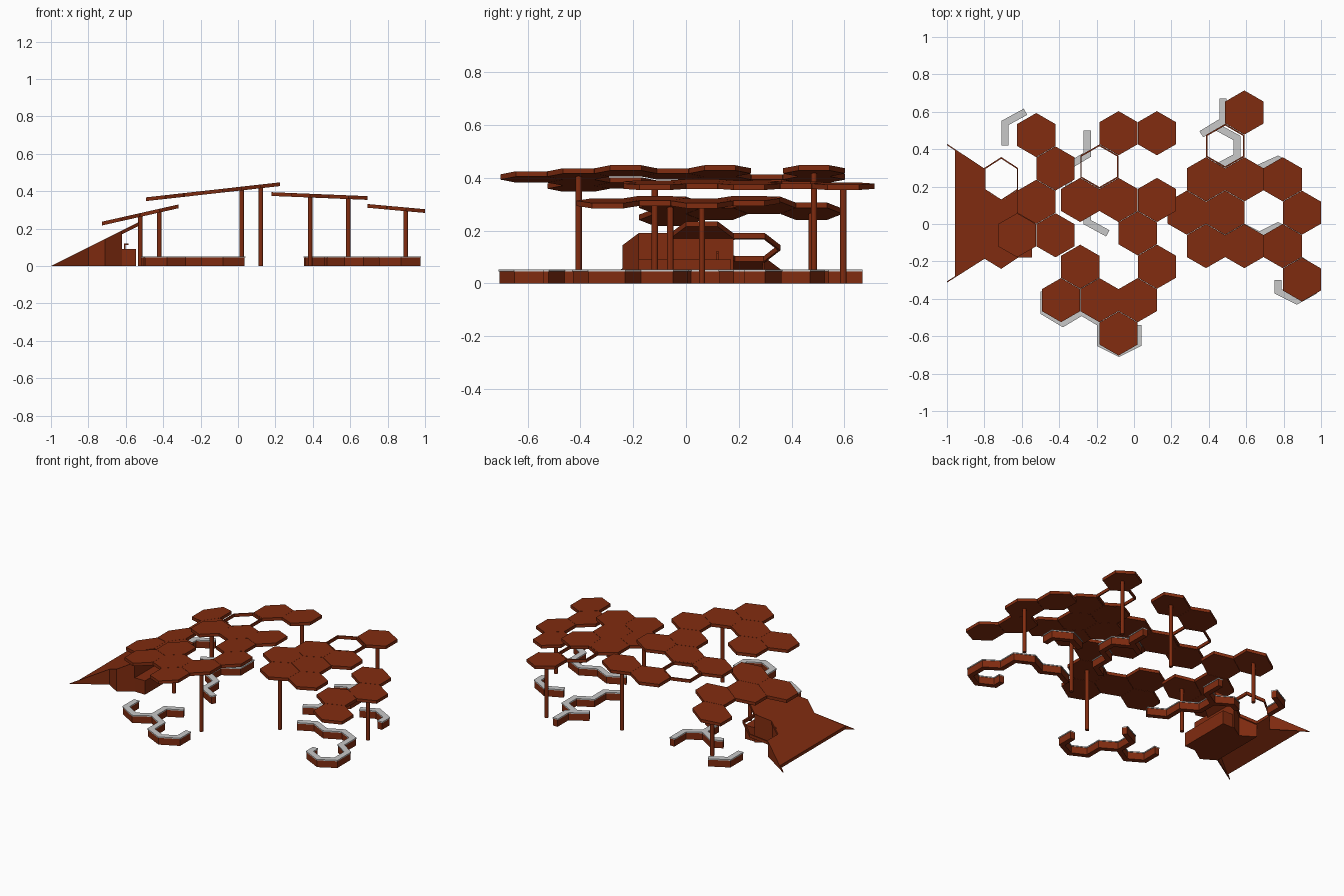
import bpy, bmesh, math
from mathutils import Vector

cube = bpy.data.objects.get("Cube")
if cube:
    bpy.data.objects.remove(cube, do_unlink=True)


def material(name, color):
    m = bpy.data.materials.new(name)
    m.use_nodes = True
    m.diffuse_color = color
    m.node_tree.nodes["Principled BSDF"].inputs["Base Color"].default_value = color
    return m


RUST = material("rust_brown", (0.22, 0.025, 0.005, 1))
GREY = material("seat_grey", (0.58, 0.58, 0.58, 1))
R = 0.118            # hexagon radius
DX, DY = 0.1025, 0.1785  # half column and row spacing


def finish(name, bm, mat):
    bmesh.ops.recalc_face_normals(bm, faces=bm.faces)
    mesh = bpy.data.meshes.new(name)
    bm.to_mesh(mesh)
    bm.free()
    mesh.materials.append(mat)
    obj = bpy.data.objects.new(name, mesh)
    bpy.context.collection.objects.link(obj)
    return obj


def plane(x0, z0, slope):
    return lambda x: max(0, z0 + slope * (x - x0))


def prism(bm, outline, low, high):
    """Closed solid over an outline between two height functions of x."""
    bot = [bm.verts.new((x, y, low(x))) for x, y in outline]
    top = [bm.verts.new((x, y, high(x))) for x, y in outline]
    bm.faces.new(bot)
    bm.faces.new(top)
    for i in range(len(bot)):
        j = (i + 1) % len(bot)
        bm.faces.new((bot[i], bot[j], top[j], top[i]))


def ngon(cx, cy, r, n, squash=1):
    return [(cx + squash * r * math.sin(math.tau * i / n),
             cy + r * math.cos(math.tau * i / n)) for i in range(n)]


def ring(bm, cx, cy, low, high, squash=1):
    """Hollow hexagonal frame."""
    out, inn = ngon(cx, cy, R, 6, squash), ngon(cx, cy, R - 0.009, 6, squash)
    for i in range(6):
        j = (i + 1) % 6
        prism(bm, [out[i], out[j], inn[j], inn[i]], low, high)


def strip(path, width):
    """Mitred outline of constant width along a path."""
    pts = [Vector(p) for p in path]
    left, right = [], []
    for i, p in enumerate(pts):
        a = (p - pts[i - 1]).normalized() if i else None
        b = (pts[i + 1] - p).normalized() if i + 1 < len(pts) else None
        a, b = a or b, b or a
        na, nb = Vector((-a.y, a.x)), Vector((-b.y, b.x))
        n = (na + nb) / (1 + na.dot(nb)) * width / 2
        left.append(p + n)
        right.append(p - n)
    return left, right


def sweep(name, path, width, z0, z1, mat):
    bm = bmesh.new()
    left, right = strip(path, width)
    for i in range(len(path) - 1):
        prism(bm, [left[i], left[i + 1], right[i + 1], right[i]],
              lambda x: z0, lambda x: z1)
    bmesh.ops.remove_doubles(bm, verts=bm.verts, dist=0.0001)
    inner = [f for f in bm.faces if all(len(e.link_faces) > 2 for e in f.edges)]
    bmesh.ops.delete(bm, geom=inner, context="FACES_ONLY")
    return finish(name, bm, mat)


def canopy(name, origin, surface, cells, rings=(), posts=()):
    """Tilted sheet of hexagonal cells, with open frames and posts."""
    low, high = (lambda x: surface(x) - 0.01), (lambda x: surface(x) + 0.01)
    place = lambda c: (origin[0] + DX * c[0], origin[1] + DY * c[1])
    bm = bmesh.new()
    for c in cells:
        prism(bm, ngon(*place(c), R, 6), low, high)
    for c in rings:
        ring(bm, *place(c), low, high)
    finish(name, bm, RUST)
    for k, c in enumerate(posts):
        bm = bmesh.new()
        prism(bm, ngon(*place(c), 0.012, 12), lambda x: 0, surface)
        finish(f"{name}_post_{k + 1}", bm, RUST)


# Four roof sheets
canopy("low_canopy", (-0.42, -0.06), plane(-0.715, 0.23, 0.225),
       [(-1, 3), (0, 2), (-1, 1), (-2, 0), (0, 0)],
       posts=[(-1, 3), (0, 0)])
canopy("high_canopy", (0.02, -0.05), plane(-0.487, 0.358, 0.112),
       [(-1, 3), (1, 3), (-3, 1), (-1, 1), (1, 1), (0, 0), (-3, -1), (1, -1),
        (-4, -2), (-2, -2), (0, -2), (-1, -3)],
       rings=[(-2, 2)], posts=[(1, 3), (0, -2)])
canopy("middle_canopy", (0.385, -0.118), plane(0.18, 0.385, -0.041),
       [(0, 0), (2, 0), (-1, 1), (1, 1), (0, 2), (2, 2), (2, 4)],
       rings=[(1, 3)], posts=[(0, 0), (2, 4)])
canopy("end_canopy", (0.385, -0.118), plane(0.69, 0.322, -0.09),
       [(4, 0), (5, 1), (4, 2), (5, -1)], posts=[(5, 1)])

# Benches: brown base with a grey seat
BENCHES = [
    [(-0.58, 0.6), (-0.69, 0.54), (-0.69, 0.42)],
    [(-0.14, -0.05), (-0.25, 0.01), (-0.25, 0.13), (-0.35, 0.19),
     (-0.35, 0.31), (-0.25, 0.37), (-0.25, 0.5)],
    [(-0.35, 0.31), (-0.45, 0.37), (-0.51, 0.34)],
    [(-0.48, -0.36), (-0.48, -0.47), (-0.38, -0.53), (-0.28, -0.47),
     (-0.28, -0.35), (-0.18, -0.3)],
    [(-0.28, -0.47), (-0.18, -0.53), (-0.18, -0.64), (-0.08, -0.69),
     (0.02, -0.64), (0.02, -0.54)],
    [(0.475, 0.67), (0.475, 0.55), (0.36, 0.48)],
    [(0.44, 0.52), (0.55, 0.46), (0.55, 0.36), (0.455, 0.31),
     (0.455, 0.19), (0.37, 0.14)],
    [(0.67, 0.3), (0.77, 0.345), (0.87, 0.29), (0.87, 0.22)],
    [(0.77, -0.3), (0.77, -0.36), (0.87, -0.41), (0.96, -0.36), (0.96, -0.24),
     (0.87, -0.18), (0.87, -0.06), (0.77, -0.01), (0.67, -0.06),
     (0.57, -0.01), (0.47, -0.06)],
]
for k, path in enumerate(BENCHES):
    sweep(f"bench_base_{k + 1}", path, 0.032, 0, 0.045, RUST)
    sweep(f"bench_seat_{k + 1}", path, 0.038, 0.045, 0.052, GREY)

# Ramp sheet, with an open frame in the same plane
slope = plane(-1, 0, 0.5)
under = plane(-1, -0.02, 0.5)
back = [(-0.957, 0.4), (-0.8, 0.295), (-0.8, 0.18), (-0.71, 0.122), (-0.62, 0.18)]
tip = [(-0.53, 0.12), (-0.53, 0), (-0.62, -0.06)]
front = [(-0.62, -0.18), (-0.71, -0.24), (-0.8, -0.185), (-0.957, -0.28)]
bm = bmesh.new()
prism(bm, back + tip + front, under, slope)
ring(bm, -0.71, 0.24, under, slope, squash=0.89)
finish("ramp", bm, RUST)

# Thin ramp side walls
for name, a, b in (("ramp_back_wall", (-1, 0.425), (-0.8, 0.293)),
                   ("ramp_front_wall", (-1, -0.31), (-0.8, -0.183))):
    left, right = strip([a, b], 0.006)
    bm = bmesh.new()
    prism(bm, [left[0], left[1], right[1], right[0]], lambda x: 0, slope)
    finish(name, bm, RUST)

# Storage block under the ramp
bm = bmesh.new()
prism(bm, back[2:] + front[:3], lambda x: 0, plane(-1, -0.005, 0.5))
finish("ramp_block", bm, RUST)

# Counter with a small tap
sweep("counter", [(-0.583, -0.18), (-0.583, 0.17)], 0.075, 0, 0.09, RUST)
sweep("tap_stem", [(-0.61, 0.12), (-0.602, 0.12)], 0.008, 0.09, 0.122, RUST)
sweep("tap_spout", [(-0.61, 0.12), (-0.585, 0.12)], 0.008, 0.114, 0.122, RUST)
